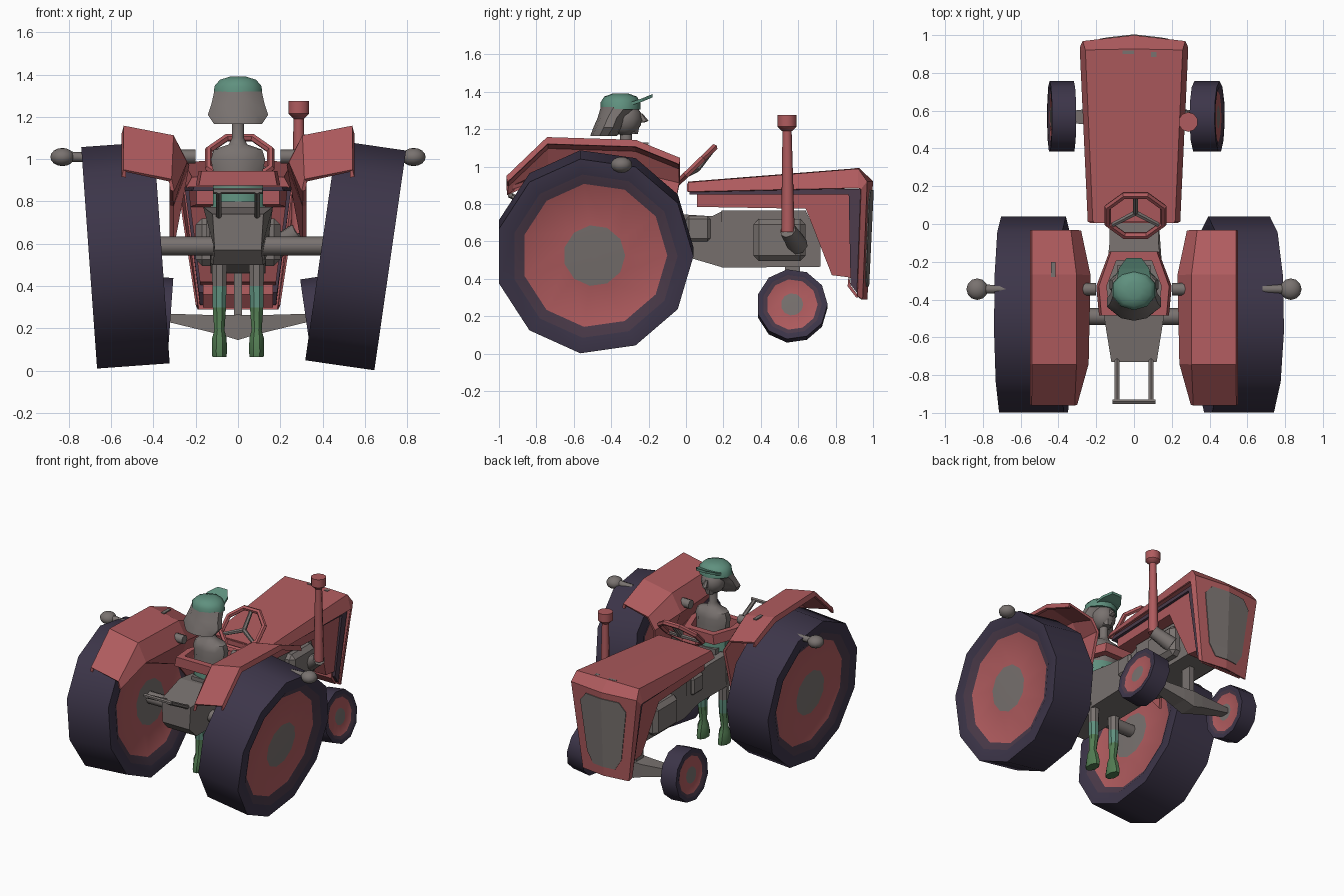
import bpy, bmesh, math
from mathutils import Vector, Matrix

if "Cube" in bpy.data.objects:
    bpy.data.objects.remove(bpy.data.objects["Cube"])

def material(name, rgb):
    m = bpy.data.materials.new(name)
    m.diffuse_color = (*rgb, 1)
    m.use_nodes = True
    m.node_tree.nodes["Principled BSDF"].inputs["Base Color"].default_value = m.diffuse_color
    return m

RED = material("faded red", (.43, .105, .112))
DARK = material("tyre dark", (.046, .036, .067))
GREY = material("warm grey", (.19, .168, .16))
TEAL = material("cap teal", (.115, .28, .21))
GREEN = material("boot green", (.085, .20, .085))
PLUM = material("dark plum", (.070, .043, .068))

def finish(name, bm, mats, smooth=0):
    bmesh.ops.recalc_face_normals(bm, faces=bm.faces)
    me = bpy.data.meshes.new(name)
    bm.to_mesh(me)
    bm.free()
    for m in (mats if isinstance(mats, list) else [mats]):
        me.materials.append(m)
    ob = bpy.data.objects.new(name, me)
    bpy.context.collection.objects.link(ob)
    if smooth:
        me.polygons.foreach_set("use_smooth", [True] * len(me.polygons))
        me.set_sharp_from_angle(angle=math.radians(smooth))
    return ob

def loft(name, rings, mats, bands=None, closed=True, caps=True, loop=False, smooth=0):
    """Skin a list of equal-length point rings; bands gives a material index per gap."""
    bm = bmesh.new()
    rows = [[bm.verts.new(p) for p in r] for r in rings]
    n = len(rows[0])
    for i in range(len(rows) if loop else len(rows) - 1):
        a, b = rows[i], rows[(i + 1) % len(rows)]
        for j in range(n if closed else n - 1):
            k = (j + 1) % n
            f = bm.faces.new((a[j], a[k], b[k], b[j]))
            f.material_index = bands[i] if bands else 0
    if caps and not loop:
        for row, i in ((rows[0], 0), (rows[-1], -1)):
            bm.faces.new(row).material_index = bands[i] if bands else 0
    return finish(name, bm, mats, smooth)

def ellipse(c, rx, ry, n=10):
    return [(c[0] + rx * math.cos(2 * math.pi * (i + .5) / n),
             c[1] + ry * math.sin(2 * math.pi * (i + .5) / n), c[2]) for i in range(n)]

def prism(name, pts, mat):
    """Side profile (y, z, half width) extruded to both sides."""
    return loft(name, [[(s * w, y, z) for y, z, w in pts] for s in (-1, 1)], mat)

def tube(name, p, q, r1, r2, mat, n=8):
    p, q = Vector(p), Vector(q)
    bm = bmesh.new()
    rot = (q - p).to_track_quat('Z', 'Y').to_matrix().to_4x4()
    bmesh.ops.create_cone(bm, cap_ends=True, segments=n, radius1=r1, radius2=r2,
                          depth=(q - p).length, matrix=Matrix.Translation((p + q) / 2) @ rot)
    return finish(name, bm, mat, 50)

def box(name, lo, hi, mat, bevel=0):
    ob = loft(name, [[(lo[0], lo[1], z), (hi[0], lo[1], z), (hi[0], hi[1], z), (lo[0], hi[1], z)]
                     for z in (lo[2], hi[2])], mat)
    if bevel:
        m = ob.modifiers.new("bevel", 'BEVEL')
        m.width, m.segments = bevel, 1
    return ob

def ball(name, c, size, mat):
    bm = bmesh.new()
    bmesh.ops.create_uvsphere(bm, u_segments=12, v_segments=8, radius=1,
                              matrix=Matrix.Translation(c) @ Matrix.Diagonal((*size, 1)))
    return finish(name, bm, mat, 60)

def thicken(ob, t):
    m = ob.modifiers.new("thickness", 'SOLIDIFY')
    m.thickness, m.offset = t, 0

# Wheels: lathed around x, then leaned sideways
def wheel(name, centre, w, R, red_r, hub_r, lean, dish):
    side = R * .84
    prof = [(w - dish * .7, .01), (w - dish * .7, hub_r), (w - dish, red_r), (w, side), (w, R)]
    prof += [(-x, r) for x, r in reversed(prof)]
    rings = [[(x, r * math.cos(2 * math.pi * i / 11), r * math.sin(2 * math.pi * i / 11))
              for i in range(11)] for x, r in prof]
    ob = loft(name, rings, [GREY, RED, PLUM, DARK], [0, 1, 2, 3, 3, 3, 2, 1, 0], smooth=38)
    ob.data.transform(Matrix.Translation(centre) @ Matrix.Rotation(math.radians(lean), 4, 'Y'))

wheel("rear_wheel_right", (.556, -.49, .545), .165, .53, .39, .165, 8.2, .03)
wheel("rear_wheel_left", (-.532, -.49, .546), .172, .53, .39, .165, -4.1, .03)
wheel("front_wheel_right", (.387, .567, .255), .067, .19, .137, .06, -8.2, .01)
wheel("front_wheel_left", (-.383, .567, .255), .064, .19, .137, .06, 4.1, .01)

# Axles
tube("rear_axle", (-.42, -.49, .59), (.42, -.49, .59), .045, .045, GREY)
loft("front_axle", [[(x, .567 - d, lo), (x, .567 + d, lo), (x, .567 + d, hi), (x, .567 - d, hi)]
                    for x, d, lo, hi in ((-.35, .03, .235, .27), (-.08, .06, .17, .262),
                                         (0, .065, .145, .265), (.08, .06, .17, .262),
                                         (.35, .03, .235, .27))], GREY)
box("axle_post", (-.02, .53, .2), (.02, .61, .5), GREY)

# Engine and gearbox
prism("gearbox", [(-.73, .74, .12), (-.73, .57, .11), (-.66, .5, .12), (.03, .51, .13),
                  (.2, .46, .13), (.2, .765, .13), (.14, .735, .13), (-.1, .75, .13),
                  (-.45, .775, .165)], GREY)
prism("engine", [(.19, .46, .13), (.72, .465, .13), (.72, .59, .13), (.64, .765, .14),
                 (.19, .765, .14)], GREY)
for s, tag in ((-1, "left"), (1, "right")):
    x0, x1 = sorted((s * .1, s * .2))
    box("engine_side_" + tag, (x0, .36, .495), (x1, .64, .72), GREY, .03)
    x0, x1 = sorted((s * .1, s * .15))
    box("gearbox_cover_" + tag, (x0, .0, .6), (x1, .13, .735), GREY, .015)

# Hood: folded cap running over the top and down the nose
def cap_row(low, top, mid):
    mx = lambda p: (-p[0], p[1], p[2])
    return [mx(low), mx(top), mid, top, low]

rows = [cap_row((.24, .01, .865), (.215, .01, .912), (0, .01, .915)),
        cap_row((.282, .918, .885), (.255, .92, .985), (0, .925, .988)),
        cap_row((.282, .935, .88), (.268, .965, .92), (0, .995, .92)),
        cap_row((.195, .915, .31), (.188, .94, .29), (0, .965, .29))]
thicken(loft("hood", rows, RED, closed=False, caps=False), .01)
prism("hood_lining", [(.02, .892, .2), (.02, .85, .215), (.87, .85, .25), (.88, .37, .185),
                      (.925, .31, .18), (.935, .88, .25)], PLUM)
prism("hood_panel", [(.06, .88, .195), (.06, .785, .195), (.64, .775, .225), (.78, .42, .18),
                     (.86, .41, .178), (.9, .4, .178), (.92, .87, .235)], RED)
prism("hood_back", [(.006, .91, .212), (.006, .868, .235), (.022, .868, .235), (.022, .91, .212)], RED)
prism("nose_back", [(.87, .43, .165), (.88, .365, .165), (.925, .303, .165), (.91, .3, .165),
                    (.864, .36, .165)], RED)

# Grille plate following the two slopes of the nose
grille = []
for v, u in ((.07, .52), (.17, .74), (.76, .68), (.89, .46)):
    c = Vector(rows[2][2]).lerp(Vector(rows[3][2]), v)
    row = []
    for k, e in ((u, 1), (0, 2), (u, 3)):
        edge = Vector(rows[2][e]).lerp(Vector(rows[3][e]), v)
        row.append(c.lerp(edge, k) + Vector((0, .008, 0)))
    grille.append(row)
thicken(loft("grille", grille, GREY, closed=False, caps=False), .006)

# Worn paint patches on the hood and one fender
box("hood_patch_a", (-.06, .9, .984), (0, .918, .993), GREY)
box("hood_patch_b", (.09, .885, .982), (.12, .91, .991), GREY)
box("fender_patch", (-.44, -.28, 1.119), (-.415, -.2, 1.128), GREY)

# Fenders: top strip, sloping shoulder and inner wall
for s, tag in ((-1, "left"), (1, "right")):
    rings = []
    for y, z, xi, xm, drop, yb, zb in ((-.955, .945, .32, .31, .05, -.94, .885),
                                       (-.74, 1.15, .31, .25, .12, -.72, .96),
                                       (-.27, 1.135, .31, .24, .12, -.28, .78),
                                       (-.035, 1.04, .34, .29, .08, -.1, .57)):
        rings.append([(s * .54, y, z - .03), (s * .535, y, z), (s * xi, y, z - .045),
                      (s * xm, y, z - .045 - drop), (s * .315, yb, zb)])
    thicken(loft("fender_" + tag, rings, RED, closed=False, caps=False), .02)
    # Side lamps on rods
    tube("lamp_rod_" + tag, (s * .68, -.345, 1.008), (s * .8, -.345, 1.012), .022, .024, GREY)
    tube("lamp_stub_" + tag, (s * .2, -.345, 1.012), (s * .34, -.345, 1.012), .033, .033, GREY)
    ball("lamp_" + tag, (s * .83, -.345, 1.01), (.057, .057, .043), GREY)
    # Rear lift arms
    tube("hitch_arm_" + tag, (s * .09, -.7, .72), (s * .09, -.945, .85), .015, .015, GREY, 6)
tube("hitch_bar", (-.115, -.94, .85), (.115, -.94, .85), .014, .014, GREY, 6)

# Exhaust
tube("exhaust_elbow", (.17, .6, .575), (.287, .545, .66), .055, .045, GREY)
tube("exhaust_pipe", (.287, .545, .65), (.287, .54, 1.22), .036, .024, RED)
tube("exhaust_neck", (.287, .54, 1.19), (.287, .54, 1.215), .026, .052, RED, 10)
tube("exhaust_cup", (.287, .54, 1.215), (.287, .54, 1.275), .052, .052, RED, 10)

# Steering wheel, tilted 45 degrees
place = Matrix.Translation((.008, .045, 1.0)) @ Matrix.Rotation(math.radians(44), 4, 'X')
rim = []
for i in range(8):
    a = math.pi * (i + .5) / 4
    rim.append([place @ Vector(((.159 + .019 * math.cos(b)) * math.cos(a),
                                (.159 + .019 * math.cos(b)) * math.sin(a), .019 * math.sin(b)))
                for b in [math.pi * k / 3 for k in range(6)]])
loft("steering_rim", rim, RED, loop=True)
hub = place @ Vector((0, 0, -.02))
for i, a in enumerate((90, 210, 330)):
    a = math.radians(a)
    tube("steering_spoke_%d" % i, hub, place @ Vector((.15 * math.cos(a), .15 * math.sin(a), 0)),
         .016, .013, GREY, 6)

# Seat: raised band around the driver
half = [(.13, -.145), (.2, -.33), (.185, -.485)]
outline = half + [(-x, y) for x, y in reversed(half)]
band = []
for x, y in outline:
    ix, iy = x * .72, -.32 + (y + .32) * .72
    band.append([(x, y, .875), (x * .93, y, .945), (ix, iy, .945), (ix, iy, .875)])
loft("seat", band, RED, loop=True)
box("seat_base", (-.09, -.42, .75), (.09, -.22, .8), GREY)

# Driver
loft("driver_body", [ellipse((0, -.32, z), rx, ry) for z, rx, ry in
                     ((.77, .125, .1), (.87, .125, .09), (.95, .125, .085), (1.0, .135, .08),
                      (1.045, .12, .07), (1.07, .045, .045), (1.1, .03, .032), (1.2, .03, .032))],
     [GREY, TEAL], [1, 0, 0, 0, 0, 0, 0], smooth=40)
for s, tag in ((-1, "left"), (1, "right")):
    leg = ((.78, .045, .045, -.32), (.48, .038, .04, -.32), (.4, .036, .038, -.32),
           (.3, .034, .036, -.32), (.19, .026, .028, -.33), (.155, .037, .045, -.33),
           (.09, .039, .062, -.33), (.065, .036, .06, -.33))
    loft("leg_" + tag, [ellipse((s * .088, y, z), rx, ry, 8) for z, rx, ry, y in leg],
         [GREY, TEAL, GREEN], [0, 0, 1, 2, 2, 2, 2], smooth=40)

# Head, hair and peaked cap
ball("head", (0, -.325, 1.255), (.085, .09, .09), GREY)
loft("nose", [ellipse((0, -.245, 1.285), .012, .012, 6), ellipse((0, -.222, 1.245), .02, .022, 6),
              ellipse((0, -.24, 1.235), .015, .015, 6)], GREY)
loft("chin", [ellipse((0, -.295, 1.22), .05, .05, 8), ellipse((0, -.285, 1.175), .03, .03, 8)], GREY)
loft("hair", [ellipse((0, y, z), rx, ry) for y, z, rx, ry in
              ((-.355, 1.32, .118, .1), (-.395, 1.26, .132, .078), (-.415, 1.21, .15, .08),
               (-.44, 1.165, .118, .072))], GREY, smooth=40)
loft("cap", [ellipse((0, -.35, z), rx, ry) for z, rx, ry in
             ((1.305, .121, .106), (1.345, .117, .106), (1.375, .09, .087), (1.39, .04, .045))],
     TEAL, smooth=50)
loft("cap_peak", [[(-w, y, z), (w, y, z), (w, y, z + .018), (-w, y, z + .018)]
                  for w, y, z in ((.092, -.3, 1.325), (.08, -.235, 1.347), (.04, -.18, 1.37))], TEAL)
